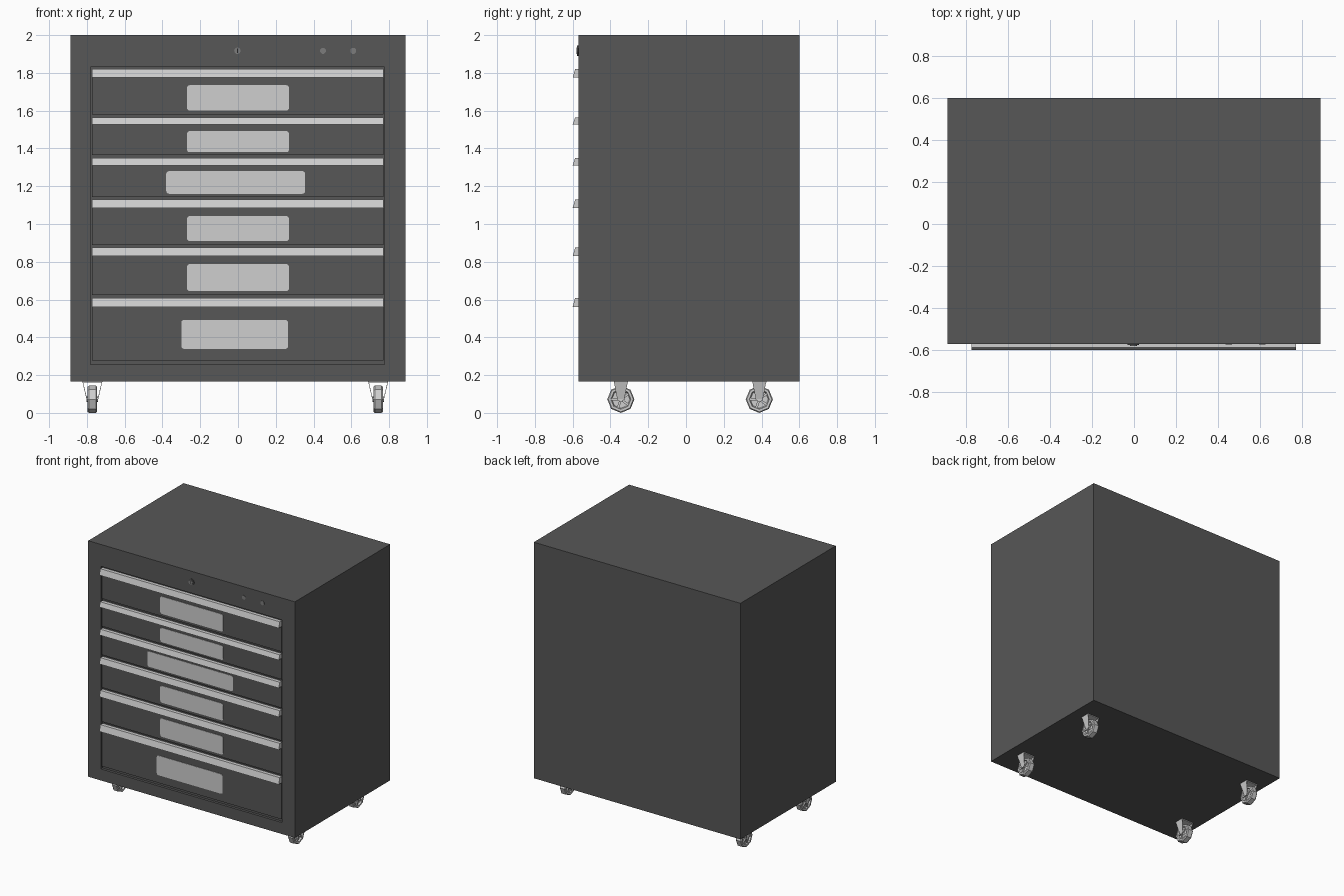
import bpy, bmesh, math
from mathutils import Matrix, Vector

if "Cube" in bpy.data.objects:
    bpy.data.objects.remove(bpy.data.objects["Cube"])


def material(name, v):
    m = bpy.data.materials.new(name)
    m.diffuse_color = (v, v, v, 1)
    m.use_nodes = True
    m.node_tree.nodes["Principled BSDF"].inputs["Base Color"].default_value = m.diffuse_color
    return m


CHARCOAL = material("charcoal paint", 0.095)
SILVER = material("light grey metal", 0.62)
STEEL = material("mid grey steel", 0.2)
BLACK = material("black", 0.02)


def finish(bm, name, mat):
    bmesh.ops.recalc_face_normals(bm, faces=bm.faces[:])
    me = bpy.data.meshes.new(name)
    bm.to_mesh(me)
    bm.free()
    me.materials.append(mat)
    ob = bpy.data.objects.new(name, me)
    bpy.context.collection.objects.link(ob)
    return ob


def add_box(bm, x0, x1, y0, y1, z0, z1, rot=None):
    m = (rot or Matrix()) @ Matrix.Translation(((x0+x1)/2, (y0+y1)/2, (z0+z1)/2))
    m = m @ Matrix.Diagonal((x1-x0, y1-y0, z1-z0, 1))
    bmesh.ops.create_cube(bm, size=1, matrix=m)


def add_prism(bm, pts, direction):
    """Extrude a closed 3D outline along a direction."""
    f = bm.faces.new([bm.verts.new(p) for p in pts])
    g = bmesh.ops.extrude_face_region(bm, geom=[f], use_keep_orig=True)
    for v in g["geom"]:
        if isinstance(v, bmesh.types.BMVert):
            v.co += Vector(direction)


def circle_xz(x, y, z, r, n, start=0):
    return [(x + r*math.cos(start + 2*math.pi*i/n), y,
             z + r*math.sin(start + 2*math.pi*i/n)) for i in range(n)]


# Cabinet shell with a shallow recess in the front
X, YF, YB, Z0, Z1 = 0.888, -0.57, 0.60, 0.167, 2.0
RX0, RX1, RZ0, RZ1 = -0.78, 0.776, 0.256, 1.83
bm = bmesh.new()


def rect(x0, x1, y, z0, z1):
    return [bm.verts.new(p) for p in ((x0, y, z0), (x1, y, z0), (x1, y, z1), (x0, y, z1))]


rings = [rect(-X, X, YB, Z0, Z1), rect(-X, X, YF, Z0, Z1),
         rect(RX0, RX1, YF, RZ0, RZ1), rect(RX0, RX1, YF + 0.02, RZ0, RZ1)]
for a, b in zip(rings, rings[1:]):
    for i in range(4):
        j = (i + 1) % 4
        bm.faces.new((a[i], a[j], b[j], b[i]))
bm.faces.new(rings[0])
bm.faces.new(rings[-1])
finish(bm, "cabinet_body", CHARCOAL)

# Drawers: bottom, top, handle height, label x range, label z range
drawers = [
    (1.580, 1.820, 0.045, -0.27, 0.27, 1.600, 1.735),
    (1.365, 1.563, 0.036, -0.27, 0.27, 1.380, 1.492),
    (1.143, 1.350, 0.040, -0.38, 0.355, 1.160, 1.280),
    (0.889, 1.129, 0.044, -0.27, 0.27, 0.910, 1.042),
    (0.624, 0.875, 0.045, -0.27, 0.27, 0.645, 0.788),
    (0.278, 0.609, 0.048, -0.30, 0.265, 0.339, 0.492),
]
DX0, DX1, DY = -0.772, 0.770, -0.566
for n, (zb, zt, hh, lx0, lx1, lz0, lz1) in enumerate(drawers, 1):
    bm = bmesh.new()
    add_box(bm, DX0, DX1, DY, YF + 0.025, zb, zt)
    finish(bm, f"drawer_front_{n}", CHARCOAL)

    # Full width pull with a slanted front
    bm = bmesh.new()
    prof = [(DY, zt), (-0.587, zt), (-0.600, zt - hh), (DY, zt - hh)]
    add_prism(bm, [(DX0, y, z) for y, z in prof], (DX1 - DX0, 0, 0))
    finish(bm, f"drawer_handle_{n}", SILVER)

    # Label plate with rounded corners
    bm = bmesh.new()
    r, pts = 0.014, []
    corners = [(lx1-r, lz1-r), (lx0+r, lz1-r), (lx0+r, lz0+r), (lx1-r, lz0+r)]
    for k, (cx, cz) in enumerate(corners):
        for i in range(4):
            a = math.pi/2 * (k + i/3)
            pts.append((cx + r*math.cos(a), DY, cz + r*math.sin(a)))
    add_prism(bm, pts, (0, -0.003, 0))
    finish(bm, f"label_plate_{n}", SILVER)

# Lock: ring, core and key slot
for name, r, y, mat in (("lock_ring", 0.027, -0.576, CHARCOAL),
                        ("lock_core", 0.017, -0.580, STEEL)):
    bm = bmesh.new()
    add_prism(bm, circle_xz(-0.003, YF, 1.917, r, 16), (0, y - YF, 0))
    finish(bm, name, mat)
bm = bmesh.new()
add_box(bm, -0.006, 0.0, -0.581, -0.579, 1.906, 1.928)
finish(bm, "key_slot", BLACK)

# Two small rivets beside the lock
for n, x in enumerate((0.45, 0.61), 1):
    bm = bmesh.new()
    add_prism(bm, circle_xz(x, YF, 1.917, 0.017, 8, math.pi/8), (0, -0.003, 0))
    finish(bm, f"rivet_{n}", STEEL)

# Casters
R, HW = 0.072, 0.025
n = 0
for cx in (-0.771, 0.742):
    for cy in (-0.345, 0.388):
        n += 1
        # Octagonal wheel with dished sides
        bm = bmesh.new()
        loops = []
        for x, r in ((-HW+0.012, R*0.66), (-HW, R*0.74), (-HW, R*0.92), (-HW+0.007, R),
                     (HW-0.007, R), (HW, R*0.92), (HW, R*0.74), (HW-0.012, R*0.66)):
            loops.append([bm.verts.new((cx + x, cy + r*math.cos(i*math.pi/4),
                                        R + r*math.sin(i*math.pi/4))) for i in range(8)])
        for a, b in zip(loops, loops[1:]):
            for i in range(8):
                j = (i + 1) % 8
                bm.faces.new((a[i], a[j], b[j], b[i]))
        bm.faces.new(loops[0])
        bm.faces.new(loops[-1])
        finish(bm, f"caster_wheel_{n}", SILVER)

        # Spokes and axle
        bm = bmesh.new()
        for k in range(5):
            rot = (Matrix.Translation((cx, cy, R))
                   @ Matrix.Rotation(k*2*math.pi/5 + 0.3, 4, 'X'))
            add_box(bm, -HW+0.003, HW-0.003, -0.006, 0.006, 0, R*0.72, rot)
        axle = [(cx - 0.031, cy + 0.014*math.cos(i*math.pi/4),
                 R + 0.014*math.sin(i*math.pi/4)) for i in range(8)]
        add_prism(bm, axle, (0.062, 0, 0))
        finish(bm, f"caster_spokes_{n}", SILVER)

        # Fork: two cheeks splayed outward to the mounting plate
        bm = bmesh.new()
        for s in (-1, 1):
            pts = [(cx + s*0.050, cy - 0.037, Z0), (cx + s*0.050, cy + 0.037, Z0),
                   (cx + s*0.027, cy + 0.018, 0.068), (cx + s*0.027, cy - 0.018, 0.068)]
            add_prism(bm, pts, (s*0.003, 0, 0))
        add_box(bm, cx - 0.050, cx + 0.050, cy - 0.037, cy + 0.037, Z0 - 0.006, Z0)
        finish(bm, f"caster_fork_{n}", SILVER)
